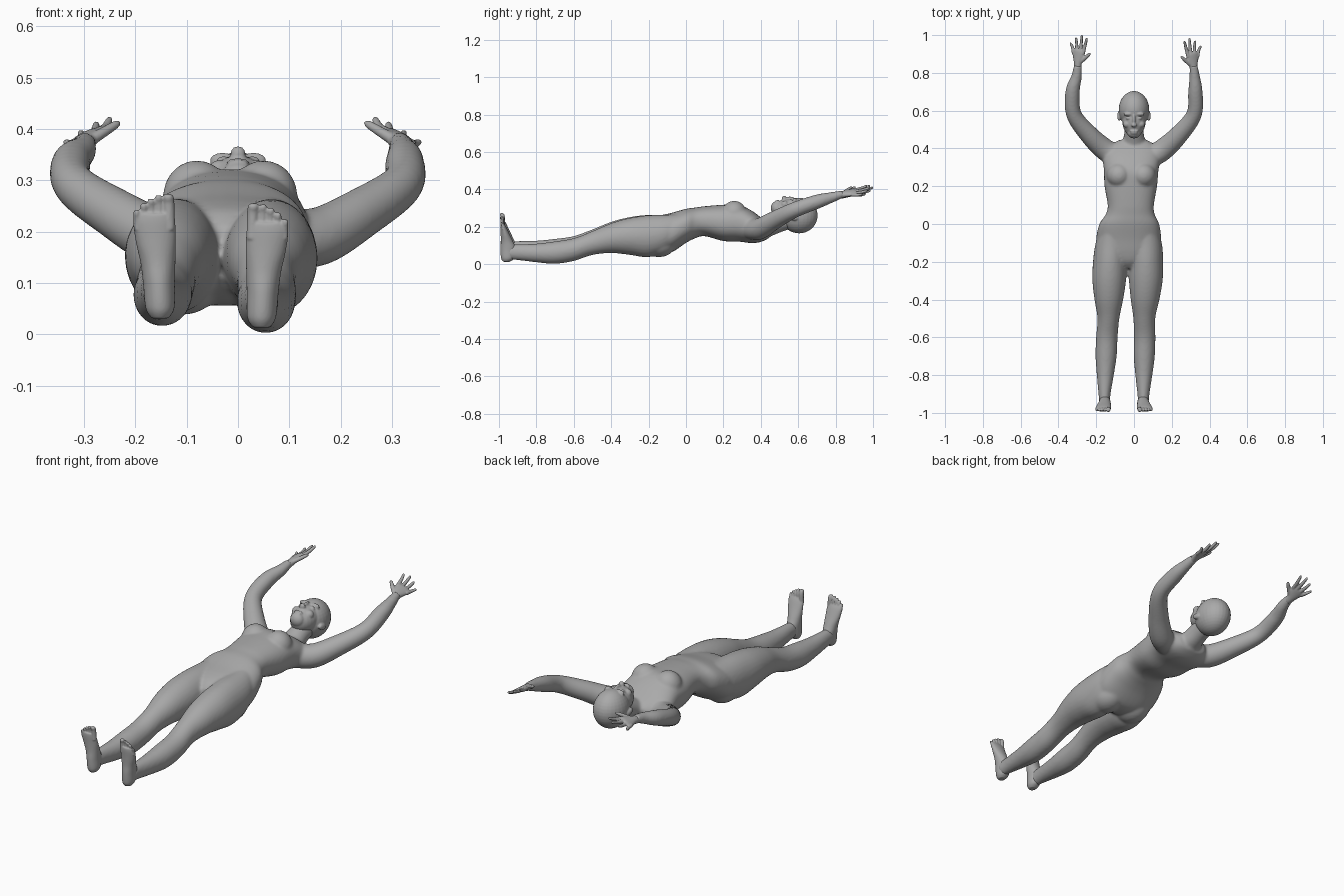
import bpy
import bmesh
import math
from mathutils import Vector, Matrix

if "Cube" in bpy.data.objects:
    bpy.data.objects.remove(bpy.data.objects["Cube"], do_unlink=True)

skin = bpy.data.materials.new("plain grey")
skin.use_nodes = True
GREY = (0.40, 0.40, 0.40, 1)
skin.diffuse_color = GREY
bsdf = next(n for n in skin.node_tree.nodes if n.type == 'BSDF_PRINCIPLED')
bsdf.inputs["Base Color"].default_value = GREY
bsdf.inputs["Roughness"].default_value = 0.7


def spline(pts, steps=6):
    """Smooth curve through tuples of (x, y, z, width radius, depth radius)."""
    out = []
    for i in range(len(pts) - 1):
        a, b = pts[max(i - 1, 0)], pts[i]
        c, d = pts[i + 1], pts[min(i + 2, len(pts) - 1)]
        for k in range(steps):
            t = k / steps
            out.append([0.5 * (2 * q + (r - p) * t + (2 * p - 5 * q + 4 * r - s) * t * t
                               + (3 * q - p - 3 * r + s) * t ** 3)
                        for p, q, r, s in zip(a, b, c, d)])
    return out + [list(pts[-1])]


def tube(bm, pts, up=(0, 0, 1), axis=None, power=2.0, n=28):
    """Loft of rounded sections along a path."""
    path = spline(pts)
    rings = []
    for i, (x, y, z, rw, rd) in enumerate(path):
        if axis:
            t = Vector(axis)
        else:
            t = Vector(path[min(i + 1, len(path) - 1)][:3]) - Vector(path[max(i - 1, 0)][:3])
        t.normalize()
        side = t.cross(Vector(up)).normalized()
        top = side.cross(t)
        ring = []
        for k in range(n):
            c, s = math.cos(math.tau * k / n), math.sin(math.tau * k / n)
            u = math.copysign(abs(c) ** (2 / power), c) * rw
            v = math.copysign(abs(s) ** (2 / power), s) * rd
            ring.append(bm.verts.new(Vector((x, y, z)) + side * u + top * v))
        rings.append(ring)
    for a, b in zip(rings, rings[1:]):
        for k in range(n):
            bm.faces.new((a[k], a[(k + 1) % n], b[(k + 1) % n], b[k]))
    bm.faces.new(rings[0][::-1])
    bm.faces.new(rings[-1])


def ball(bm, centre, radii, tilt=0.0):
    m = Matrix.Translation(centre) @ Matrix.Rotation(tilt, 4, 'X') @ Matrix.Diagonal((*radii, 1))
    bmesh.ops.create_uvsphere(bm, u_segments=28, v_segments=18, radius=1, matrix=m)


def finish(bm, name, voxel, smooth):
    """Fuse the overlapping shapes into one smooth skin."""
    bmesh.ops.recalc_face_normals(bm, faces=bm.faces)
    mesh = bpy.data.meshes.new(name)
    bm.to_mesh(mesh)
    bm.free()
    ob = bpy.data.objects.new(name, mesh)
    bpy.context.collection.objects.link(ob)
    mesh.materials.append(skin)
    rm = ob.modifiers.new("fuse", 'REMESH')
    rm.mode = 'VOXEL'
    rm.voxel_size = voxel
    rm.use_smooth_shade = True
    sm = ob.modifiers.new("soften", 'SMOOTH')
    sm.factor = 0.5
    sm.iterations = smooth
    bpy.ops.object.select_all(action='DESELECT')
    ob.select_set(True)
    bpy.context.view_layer.objects.active = ob
    for mod in ("fuse", "soften"):
        bpy.ops.object.modifier_apply(modifier=mod)
    bpy.ops.object.shade_smooth()
    return ob


MID = -0.028    # hips sit slightly to the right of the head


def leg_place(side, off, y):
    """Centre of a leg at y: both legs sway to the right, the right one lies higher."""
    t = min(max((-0.1 - y) / 0.8, 0), 1)
    return MID - 0.025 * t + side * off, -0.009 * side * t


# Torso and neck
bm = bmesh.new()
tube(bm, [(-0.005, 0.445, 0.182, 0.075, 0.042), (-0.008, 0.40, 0.185, 0.140, 0.066),
          (-0.012, 0.35, 0.200, 0.152, 0.087), (-0.015, 0.28, 0.220, 0.144, 0.099),
          (-0.017, 0.20, 0.221, 0.139, 0.097), (-0.017, 0.10, 0.230, 0.122, 0.080),
          (-0.020, 0.05, 0.221, 0.130, 0.082), (-0.025, 0.00, 0.205, 0.158, 0.091),
          (MID, -0.08, 0.168, 0.172, 0.106), (MID, -0.15, 0.158, 0.160, 0.100),
          (MID, -0.20, 0.160, 0.090, 0.080), (MID, -0.235, 0.160, 0.025, 0.050)],
     axis=(0, -1, 0), power=2.3, n=40)
tube(bm, [(0, 0.38, 0.180, 0.085, 0.05), (0, 0.44, 0.198, 0.060, 0.05),
          (0, 0.50, 0.222, 0.050, 0.05), (0, 0.57, 0.245, 0.050, 0.05)])

for s in (1, -1):
    # Chest and buttocks
    ball(bm, (-0.015 + s * 0.065, 0.258, 0.270), (0.066, 0.066, 0.069))
    ball(bm, (MID + s * 0.080, -0.145, 0.118), (0.082, 0.095, 0.080))
    # Legs
    leg = []
    for off, y, z, rw, rd in [(0.080, -0.02, 0.200, 0.065, 0.070), (0.090, -0.10, 0.168, 0.085, 0.097),
                              (0.095, -0.20, 0.151, 0.091, 0.112), (0.097, -0.30, 0.151, 0.089, 0.099),
                              (0.096, -0.40, 0.143, 0.076, 0.080), (0.095, -0.50, 0.118, 0.058, 0.064),
                              (0.100, -0.60, 0.084, 0.057, 0.061), (0.101, -0.70, 0.069, 0.056, 0.060),
                              (0.102, -0.80, 0.068, 0.045, 0.050), (0.103, -0.90, 0.073, 0.032, 0.042),
                              (0.103, -0.95, 0.073, 0.028, 0.040)]:
        x, dz = leg_place(s, off, y)
        leg.append((x, y, z + dz, rw, rd))
    tube(bm, leg, axis=(0, -1, 0))
    # Arms
    wrist_x = 0.315 if s > 0 else 0.298
    tube(bm, [(s * 0.08, 0.35, 0.190, 0.058, 0.060), (s * 0.155, 0.395, 0.190, 0.058, 0.057),
              (s * 0.240, 0.475, 0.236, 0.050, 0.049), (s * 0.318, 0.58, 0.290, 0.041, 0.042),
              (s * 0.325, 0.70, 0.334, 0.038, 0.038), (s * (wrist_x + 0.006), 0.78, 0.358, 0.028, 0.028),
              (s * wrist_x, 0.84, 0.376, 0.021, 0.019)])
finish(bm, "body", 0.007, 8)

# Head with face
bm = bmesh.new()
ball(bm, (0, 0.605, 0.260), (0.081, 0.099, 0.095))
ball(bm, (0, 0.550, 0.283), (0.063, 0.090, 0.066))
ball(bm, (0, 0.483, 0.300), (0.036, 0.030, 0.036))
ball(bm, (0, 0.545, 0.349), (0.009, 0.034, 0.012), 0.15)
ball(bm, (0, 0.524, 0.352), (0.015, 0.012, 0.015))
ball(bm, (0, 0.492, 0.335), (0.023, 0.006, 0.009))
ball(bm, (0, 0.481, 0.333), (0.019, 0.006, 0.008))
for s in (1, -1):
    ball(bm, (s * 0.030, 0.582, 0.339), (0.026, 0.010, 0.015))    # brow
    ball(bm, (s * 0.029, 0.560, 0.335), (0.015, 0.008, 0.013))    # eye
    ball(bm, (s * 0.036, 0.528, 0.318), (0.022, 0.020, 0.022))    # cheek
    ball(bm, (s * 0.079, 0.572, 0.250), (0.010, 0.027, 0.015), -0.3)    # ear
finish(bm, "head", 0.004, 4)

for s, label in ((1, "left"), (-1, "right")):
    # Hand: local lateral axis points to the thumb, forward axis to the fingertips
    wrist = Vector((0.315, 0.822, 0.370)) if s > 0 else Vector((-0.298, 0.838, 0.370))
    fwd = Vector((-s * 0.05, 0.97, 0.20)).normalized()
    lat = Vector((-s * 0.90, 0, 0.42)).normalized()
    palm_up = lat.cross(fwd) * s

    def at(l, f, rw, rd, lift=0.0):
        return (*(wrist + lat * l + fwd * f + palm_up * lift), rw, rd)

    bm = bmesh.new()
    tube(bm, [at(0, -0.015, 0.020, 0.018), at(0, 0.015, 0.022, 0.017), at(0.002, 0.05, 0.033, 0.014),
              at(0, 0.078, 0.034, 0.011), at(0, 0.09, 0.026, 0.007)], up=palm_up)
    for base, tip, reach in ((0.027, 0.044, 0.150), (0.009, 0.015, 0.165),
                             (-0.010, -0.017, 0.152), (-0.027, -0.047, 0.125)):
        tube(bm, [at(base, 0.065, 0.010, 0.010), at((base + tip) / 2, (0.07 + reach) / 2, 0.0085, 0.0085, 0.004),
                  at(tip, reach - 0.006, 0.0065, 0.0065), at(tip, reach, 0.003, 0.003)], up=palm_up, n=12)
    tube(bm, [at(0.010, 0.020, 0.014, 0.012), at(0.038, 0.040, 0.011, 0.010),
              at(0.062, 0.060, 0.008, 0.008), at(0.070, 0.068, 0.004, 0.004)], up=palm_up, n=12)
    finish(bm, label + "_hand", 0.003, 3)

    # Foot, standing upright on its heel
    x0, dz = leg_place(s, 0.103, -0.95)
    bm = bmesh.new()
    tube(bm, [(x0 - s * 0.004, -0.960, 0.022 + dz, 0.016, 0.018), (x0 - s * 0.004, -0.953, 0.042 + dz, 0.028, 0.036),
              (x0 - s * 0.002, -0.950, 0.090 + dz, 0.031, 0.042), (x0, -0.957, 0.130 + dz, 0.034, 0.033),
              (x0 + s * 0.004, -0.967, 0.170 + dz, 0.039, 0.024), (x0 + s * 0.007, -0.977, 0.208 + dz, 0.041, 0.016),
              (x0 + s * 0.007, -0.982, 0.226 + dz, 0.036, 0.010)],
         up=(0, 1, 0), axis=(0, 0, 1))
    # Toes, from the big one on the inside to the small one
    for i, (off, top, r) in enumerate(((-0.022, 0.264, 0.0115), (-0.003, 0.262, 0.0080), (0.012, 0.255, 0.0078),
                                       (0.026, 0.246, 0.0075), (0.040, 0.233, 0.0070))):
        x = x0 + s * off
        tube(bm, [(x, -0.978, 0.195 + dz, r, r), (x + s * 0.001, -0.980, top - 0.02 + dz, r, r),
                  (x + s * 0.002, -0.986, top - 0.004 + dz, r * 0.9, r * 0.9),
                  (x + s * 0.002, -0.987, top + dz, r * 0.5, r * 0.5)], up=(0, 1, 0), n=12)
    finish(bm, label + "_foot", 0.003, 3)
